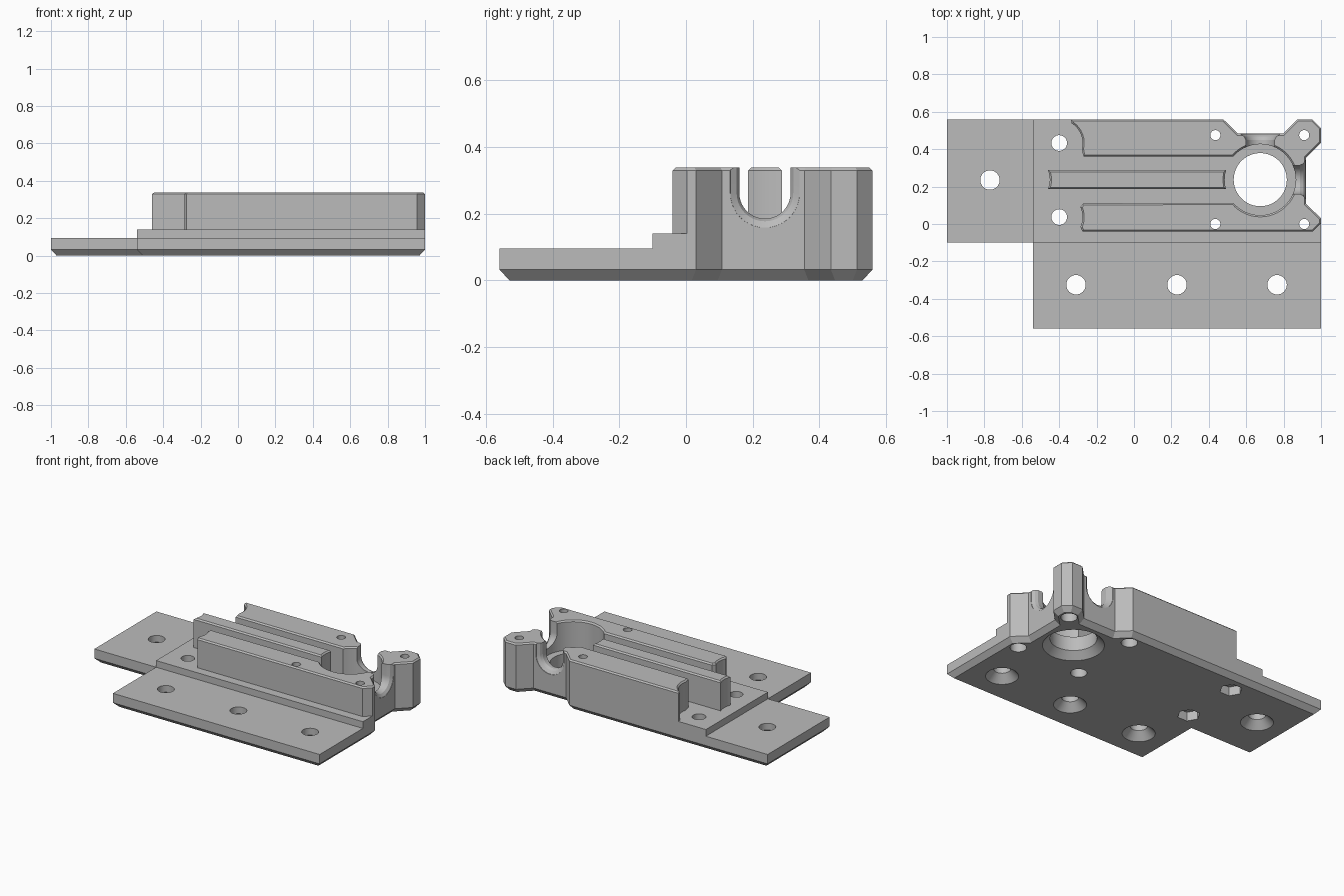
import bpy, bmesh
from math import sin, cos, pi, radians
from mathutils import Vector

if "Cube" in bpy.data.objects:
    bpy.data.objects.remove(bpy.data.objects["Cube"], do_unlink=True)

grey = bpy.data.materials.new("plain grey")
grey.use_nodes = True
COLOUR = (0.5, 0.5, 0.5, 1)
grey.diffuse_color = COLOUR
grey.node_tree.nodes["Principled BSDF"].inputs["Base Color"].default_value = COLOUR

BORE = (0.675, 0.237)      # centre of the large bore
BASE, PLATE, TOP = 0.095, 0.14, 0.338


def arc(centre, r, start, end, steps):
    angles = [radians(start + (end - start) * i / steps) for i in range(steps + 1)]
    return [(centre[0] + r * cos(a), centre[1] + r * sin(a)) for a in angles]


def inset(outline, d):
    """Move every edge of a counter-clockwise outline inward by d."""
    pts = [Vector(p) for p in outline]
    result = []
    for i, p in enumerate(pts):
        a = (p - pts[i - 1]).normalized()
        b = (pts[(i + 1) % len(pts)] - p).normalized()
        na, nb = Vector((-a.y, a.x)), Vector((-b.y, b.x))
        result.append(p + (na + nb) * d / (1 + na.dot(nb)))
    return result


def loft(bm, rings):
    """Closed solid through a list of equal-sized point rings."""
    loops = [[bm.verts.new(p) for p in ring] for ring in rings]
    faces = [bm.faces.new(loops[0]), bm.faces.new(loops[-1])]
    n = len(loops[0])
    for low, high in zip(loops, loops[1:]):
        for i in range(n):
            j = (i + 1) % n
            faces.append(bm.faces.new((low[i], low[j], high[j], high[i])))
    bmesh.ops.recalc_face_normals(bm, faces=faces)


def make_object(name, bm):
    mesh = bpy.data.meshes.new(name)
    bm.to_mesh(mesh)
    bm.free()
    mesh.materials.append(grey)
    ob = bpy.data.objects.new(name, mesh)
    bpy.context.collection.objects.link(ob)
    return ob


def slab(name, outline, levels):
    """Vertical solid; levels are (height, inset) pairs."""
    bm = bmesh.new()
    loft(bm, [[(p[0], p[1], z) for p in inset(outline, d)] for z, d in levels])
    return make_object(name, bm)


def hole(bm, centre, steps, sides=32):
    """Turned cutter; steps are (height, radius) pairs."""
    loft(bm, [[(x, y, z) for x, y in arc(centre, r, 0, 360, sides)[:-1]] for z, r in steps])


def notch(bm, along_y):
    """U-shaped flared cutter leading outward from the bore."""
    rings = []
    for out, r in ((0.15, 0.077), (0.213, 0.077), (0.23, 0.085), (0.243, 0.104), (0.27, 0.108)):
        profile = [(r, 0.4)] + arc((0, 0.262), r, 0, -180, 20) + [(-r, 0.4)]
        if along_y:
            rings.append([(BORE[0] + s, BORE[1] + out, z) for s, z in profile])
        else:
            rings.append([(BORE[0] + out, BORE[1] + s, z) for s, z in profile])
    loft(bm, rings)


# Shared right and rear edge with the corner cut-outs
edge = [(1, 0.03), (0.92, 0.108), (0.92, 0.355), (1, 0.435), (1, 0.513), (0.953, 0.56),
        (0.875, 0.56), (0.798, 0.483), (0.556, 0.483), (0.477, 0.56)]

# Flange base with a chamfered underside
flange = slab("flange_base",
              [(-1, -0.1), (-0.54, -0.1), (-0.54, -0.56), (1, -0.56)] + edge + [(-1, 0.56)],
              [(0, 0.03), (0.032, 0), (BASE, 0)])

# Raised plate
plate = slab("raised_plate", [(-0.54, -0.1), (1, -0.1)] + edge + [(-0.54, 0.56)],
             [(BASE, 0), (PLATE, 0)])

# Guide walls joined by the housing round the bore
posts = [(-0.4, 0.433), (-0.4, 0.037)]
walls_outline = ([(-0.275, -0.04), (0.957, -0.04), (1, 0.003)] + edge + [(-0.337, 0.56)]
                 + arc(posts[0], 0.125, 58, -15, 8) + [(-0.27, 0.36)]
                 + arc(BORE, 0.19, 139.5, -139.5, 40)
                 + [(-0.272, 0.11)] + arc(posts[1], 0.125, 25, -25, 6))
chamfered = [(PLATE, 0), (TOP - 0.009, 0), (TOP, 0.009)]
walls = slab("guide_walls", walls_outline, chamfered)

# Centre rib with hollowed ends
rib = slab("centre_rib",
           arc(BORE, 0.19, 164.5, 195.5, 6)[::-1]
           + arc((-0.58, BORE[1]), 0.13, -23, 23, 6)[::-1], chamfered)
# keep the rib's faces pointing outward whichever way its outline runs
bm = bmesh.new()
loft(bm, [[(x, y, z) for x, y in inset(
    arc((-0.58, BORE[1]), 0.13, 23, -23, 6) + arc(BORE, 0.19, 195.5, 164.5, 6), d)]
    for z, d in chamfered])
bm.to_mesh(rib.data)
bm.free()

# Cutters for every hole and notch
cut = bmesh.new()
hole(cut, BORE, [(-0.02, 0.187), (0, 0.187), (0.045, 0.142), (0.2, 0.142)], 64)
for c in [(-0.77, 0.235)] + [(x, -0.325) for x in (-0.31, 0.23, 0.765)]:
    hole(cut, c, [(-0.02, 0.1), (0, 0.1), (0.05, 0.052), (0.2, 0.052)])
for c in posts:
    hole(cut, c, [(-0.02, 0.07), (0.06, 0.07)], 6)
    hole(cut, c, [(0.05, 0.042), (0.2, 0.042)])
for x in (0.435, 0.91):
    for y in (0, 0.475):
        hole(cut, (x, y), [(-0.02, 0.05), (0.07, 0.05), (0.07, 0.027), (0.4, 0.027)], 24)
notch(cut, False)
notch(cut, True)
cutter = make_object("hole_cutters", cut)
cutter.hide_render = True

for ob in (flange, plate, walls):
    mod = ob.modifiers.new("holes", "BOOLEAN")
    mod.operation = "DIFFERENCE"
    mod.solver = "EXACT"
    mod.use_self = True
    mod.object = cutter
    graph = bpy.context.evaluated_depsgraph_get()
    result = bpy.data.meshes.new_from_object(ob.evaluated_get(graph))
    ob.modifiers.clear()
    ob.data = result
bpy.data.objects.remove(cutter, do_unlink=True)

# Smooth the round surfaces, keep edges crisp
bpy.ops.object.select_all(action="DESELECT")
for ob in (flange, plate, walls, rib):
    ob.select_set(True)
bpy.context.view_layer.objects.active = flange
bpy.ops.object.shade_smooth_by_angle(angle=radians(25))
